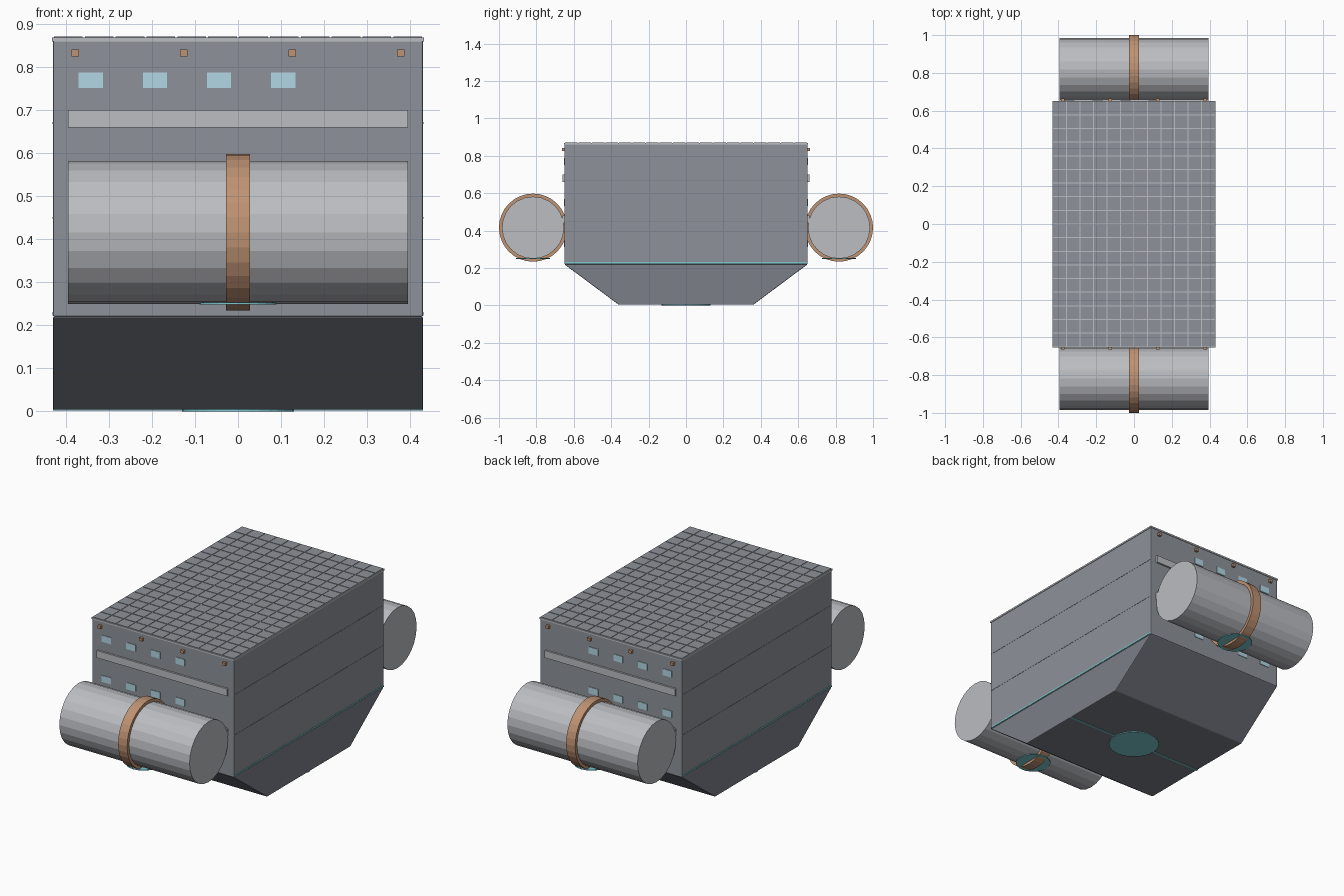
import bpy, bmesh
from math import radians

if "Cube" in bpy.data.objects:
    bpy.data.objects.remove(bpy.data.objects["Cube"])


def material(name, rgb):
    m = bpy.data.materials.new(name)
    m.diffuse_color = (*rgb, 1)
    m.use_nodes = True
    m.node_tree.nodes["Principled BSDF"].inputs["Base Color"].default_value = m.diffuse_color
    return m


BODY = material("body_grey", (0.27, 0.29, 0.32))
HULL = material("hull_grey", (0.20, 0.21, 0.25))
LIGHT = material("light_grey", (0.50, 0.51, 0.54))
COPPER = material("copper", (0.52, 0.29, 0.17))
GLASS = material("pale_glass", (0.45, 0.68, 0.78))
TEAL = material("teal_glow", (0.20, 0.58, 0.63))


def finish(name, bm, mat, bevel=0):
    bmesh.ops.recalc_face_normals(bm, faces=bm.faces)
    mesh = bpy.data.meshes.new(name)
    bm.to_mesh(mesh)
    bm.free()
    mesh.materials.append(mat)
    ob = bpy.data.objects.new(name, mesh)
    bpy.context.collection.objects.link(ob)
    if bevel:
        mod = ob.modifiers.new("edge_bevel", 'BEVEL')
        mod.width = bevel
        mod.segments = 2
    return ob


def boxes(name, items, mat, bevel=0):
    """One object from (centre, full size) boxes."""
    bm = bmesh.new()
    for c, s in items:
        vs = bmesh.ops.create_cube(bm, size=1)["verts"]
        bmesh.ops.scale(bm, vec=s, verts=vs)
        bmesh.ops.translate(bm, vec=c, verts=vs)
    return finish(name, bm, mat, bevel)


def cylinder(name, centre, radius, length, mat, sides=24, along_x=False):
    bpy.ops.mesh.primitive_cylinder_add(
        vertices=sides, radius=radius, depth=length, location=centre,
        rotation=(0, radians(90) if along_x else 0, 0))
    ob = bpy.context.object
    ob.name = name
    ob.data.materials.append(mat)
    return ob


W, D = 0.43, 0.65  # half width and half depth of the body

# Main body and roof plate
boxes("main_body", [((0, 0, 0.541), (2 * W, 2 * D, 0.642))], BODY, 0.004)
boxes("roof_plate", [((0, 0, 0.864), (2 * W + 0.005, 2 * D + 0.005, 0.009))], LIGHT)

# Roof tiles, leaving fine grooves between them
NX, NY = 12, 18
sx, sy = 2 * W / NX, 2 * D / NY
boxes("roof_tiles",
      [((-W + (i + 0.5) * sx, -D + (j + 0.5) * sy, 0.8695), (sx - 0.005, sy - 0.005, 0.003))
       for i in range(NX) for j in range(NY)], BODY)

# Lower hull, tapering toward front and back
bm = bmesh.new()
profile = [(-D, 0.22), (-0.36, 0.004), (0.36, 0.004), (D, 0.22)]
face = bm.faces.new([bm.verts.new((-W, y, z)) for y, z in profile])
ext = bmesh.ops.extrude_face_region(bm, geom=[face])["geom"]
bmesh.ops.translate(bm, vec=(2 * W, 0, 0),
                    verts=[v for v in ext if isinstance(v, bmesh.types.BMVert)])
finish("lower_hull", bm, HULL, 0.004)

# Seams around the body sides
boxes("glow_seam", [((0, 0, 0.227), (2 * W + 0.003, 2 * D - 0.006, 0.008))], TEAL)
boxes("side_seams", [((0, 0, z), (2 * W + 0.002, 2 * D - 0.006, 0.004))
                     for z in (0.45, 0.67)], HULL)

# Underside glow
boxes("belly_strip", [((0, 0, 0.004), (2 * W, 0.012, 0.004))], TEAL)
cylinder("belly_disc", (0, 0, 0.004), 0.13, 0.008, TEAL, 32)

for side, s in (("front", -1), ("back", 1)):
    # Windows, ledges and lamps on the end wall
    boxes(side + "_windows",
          [((-0.342 + 0.149 * i, s * D, z), (0.056, 0.006, 0.036))
           for i in range(4) for z in (0.33, 0.55, 0.77)], GLASS)
    boxes(side + "_ledges",
          [((0, s * 0.653, z), (0.79, 0.014, 0.04)) for z in (0.46, 0.68)], LIGHT)
    boxes(side + "_lamps",
          [((-0.378 + 0.252 * i, s * 0.656, 0.833), (0.018, 0.016, 0.016))
           for i in range(4)], COPPER)
    # Cylindrical pod with its band and glow disc
    y, z = s * 0.818, 0.416
    cylinder(side + "_pod", (0, y, z), 0.166, 0.79, LIGHT, 24, True)
    cylinder(side + "_pod_band", (0, y, z), 0.182, 0.055, COPPER, 32, True)
    cylinder(side + "_pod_disc", (0, y, 0.251), 0.09, 0.004, TEAL, 24)
